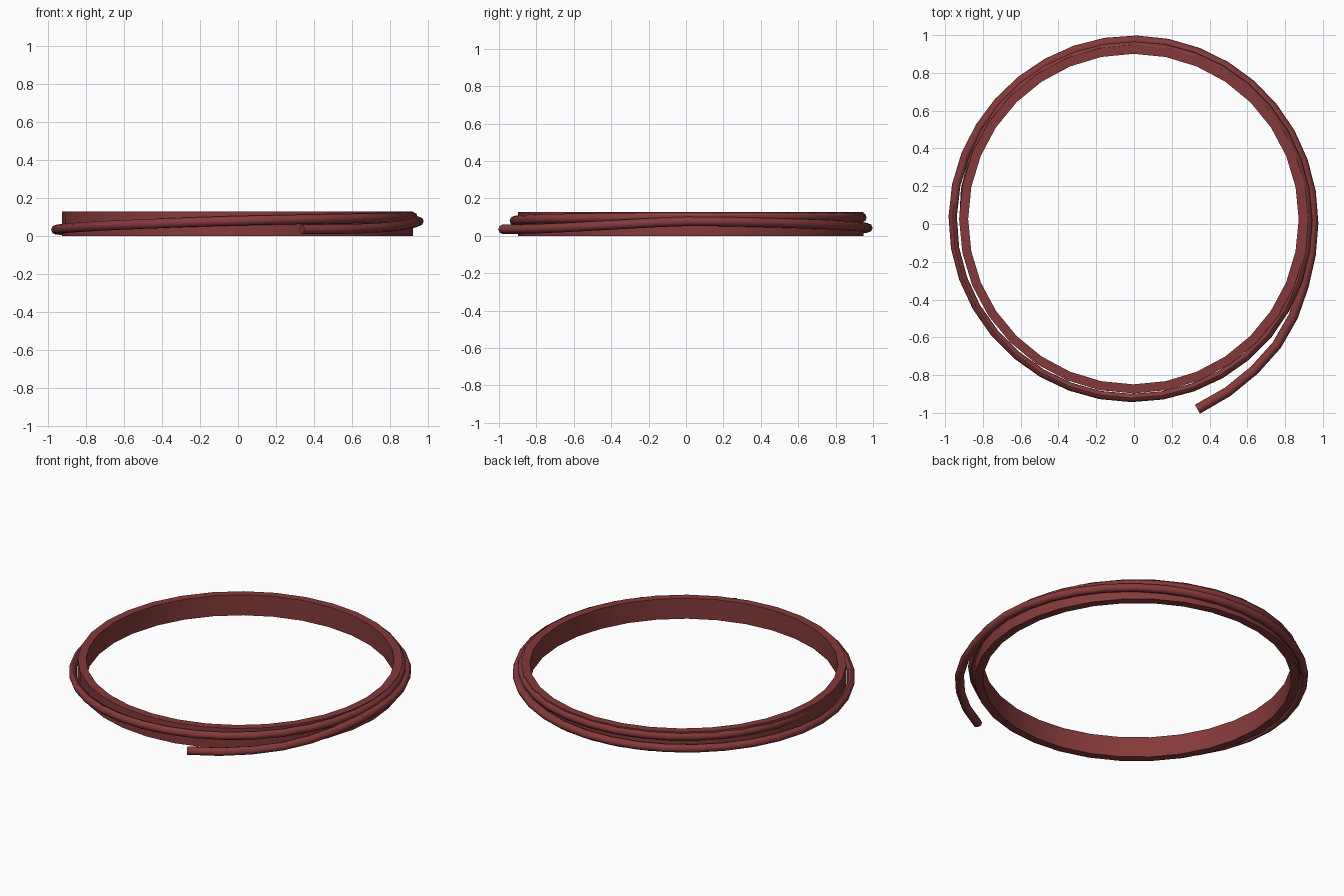
import bpy, bmesh, math
from mathutils import Vector

if "Cube" in bpy.data.objects:
    bpy.data.objects.remove(bpy.data.objects["Cube"])

CENTRE = Vector((-0.003, 0.026, 0))

red = bpy.data.materials.new("brownish red")
red.diffuse_color = (0.235, 0.042, 0.042, 1)
red.use_nodes = True
red.node_tree.nodes["Principled BSDF"].inputs["Base Color"].default_value = red.diffuse_color


def loft(name, loops, closed):
    """Skin a list of point loops; join the last to the first, or cap both ends."""
    bm = bmesh.new()
    rows = [[bm.verts.new(p) for p in loop] for loop in loops]
    pairs = list(zip(rows, rows[1:]))
    if closed:
        pairs.append((rows[-1], rows[0]))
    for a, b in pairs:
        for i in range(len(a)):
            j = (i + 1) % len(a)
            bm.faces.new((a[i], a[j], b[j], b[i]))
    if not closed:
        bm.faces.new(rows[0])
        bm.faces.new(rows[-1])
    bmesh.ops.recalc_face_normals(bm, faces=bm.faces)
    mesh = bpy.data.meshes.new(name)
    bm.to_mesh(mesh)
    bm.free()
    mesh.materials.append(red)
    obj = bpy.data.objects.new(name, mesh)
    bpy.context.collection.objects.link(obj)
    bpy.ops.object.select_all(action='DESELECT')
    obj.select_set(True)
    bpy.context.view_layer.objects.active = obj
    bpy.ops.object.shade_smooth_by_angle(angle=math.radians(50))
    return obj


def polar(deg, r, z):
    a = math.radians(deg)
    return CENTRE + Vector((r * math.cos(a), r * math.sin(a), z))


# Flat upright band: rectangular section turned around the centre
section = [(0.875, 0), (0.923, 0), (0.923, 0.128), (0.875, 0.128)]
loft("band", [[polar(i * 360 / 32, r, z) for r, z in section] for i in range(32)], True)

# Cord wound around the band: angle, distance from centre, height, thickness
keys = [(-71.4, 1.062, 0.035, 0.027), (-55, 1.03, 0.037, 0.026),
        (-38, 1.005, 0.047, 0.026), (-20, 0.967, 0.063, 0.026),
        (0, 0.953, 0.077, 0.026), (45, 0.946, 0.062, 0.026),
        (90, 0.946, 0.042, 0.026), (135, 0.946, 0.034, 0.024),
        (180, 0.957, 0.033, 0.022), (225, 0.950, 0.055, 0.022),
        (270, 0.947, 0.080, 0.022), (315, 0.941, 0.093, 0.022),
        (360, 0.925, 0.100, 0.022), (450, 0.918, 0.098, 0.022),
        (510, 0.914, 0.094, 0.022), (540, 0.900, 0.090, 0.022)]


def cord_at(deg):
    """Smoothly interpolated distance, height and thickness at an angle."""
    k = max(i for i in range(len(keys) - 1) if keys[i][0] <= deg or i == 0)
    p = [keys[min(max(k + d, 0), len(keys) - 1)] for d in (-1, 0, 1, 2)]
    span = p[2][0] - p[1][0]
    t = (deg - p[1][0]) / span
    out = []
    for c in (1, 2, 3):
        m0 = (p[2][c] - p[0][c]) / (p[2][0] - p[0][0]) * span
        m1 = (p[3][c] - p[1][c]) / (p[3][0] - p[1][0]) * span
        out.append((2*t**3 - 3*t**2 + 1) * p[1][c] + (t**3 - 2*t**2 + t) * m0
                   + (3*t**2 - 2*t**3) * p[2][c] + (t**3 - t**2) * m1)
    return out


steps = 61
path = []
for i in range(steps + 1):
    deg = keys[0][0] + (keys[-1][0] - keys[0][0]) * i / steps
    r, z, thick = cord_at(deg)
    path.append((polar(deg, r, z), thick))

loops = []
for i, (p, thick) in enumerate(path):
    tangent = (path[min(i + 1, steps)][0] - path[max(i - 1, 0)][0]).normalized()
    side = tangent.cross(Vector((0, 0, 1))).normalized()
    up = side.cross(tangent)
    loops.append([p + side * thick * math.cos(a) + up * 0.025 * math.sin(a)
                  for a in (k * math.tau / 8 for k in range(8))])
loft("wound_cord", loops, False)
